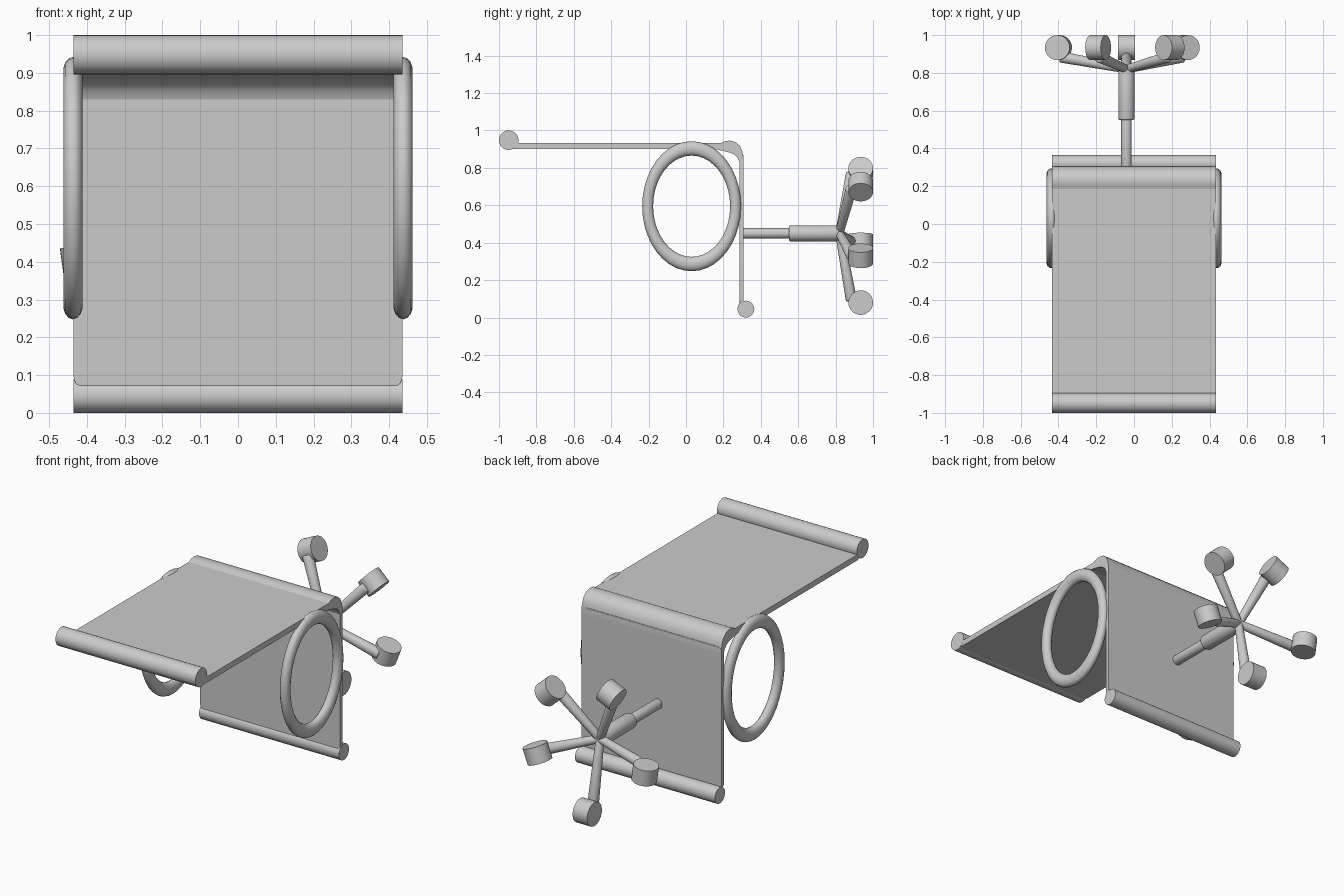
import bpy, bmesh, math
from mathutils import Vector

default = bpy.data.objects.get("Cube")
if default:
    bpy.data.objects.remove(default)

HALF_W = 0.435


def finish(bm, name, angle=35):
    bmesh.ops.recalc_face_normals(bm, faces=bm.faces)
    mesh = bpy.data.meshes.new(name)
    bm.to_mesh(mesh)
    bm.free()
    obj = bpy.data.objects.new(name, mesh)
    bpy.context.collection.objects.link(obj)
    bpy.ops.object.select_all(action='DESELECT')
    obj.select_set(True)
    bpy.context.view_layer.objects.active = obj
    bpy.ops.object.shade_smooth_by_angle(angle=math.radians(angle))
    return obj


def rod(name, start, end, r1, r2=None, bevel=0):
    """Cylinder or cone between two points, with optional rounded rims."""
    a, b = Vector(start), Vector(end)
    bm = bmesh.new()
    bmesh.ops.create_cone(bm, cap_ends=True, segments=32, radius1=r1,
                          radius2=r1 if r2 is None else r2, depth=(b - a).length)
    if bevel:
        rims = [e for e in bm.edges if abs(e.verts[0].co.z - e.verts[1].co.z) < 1e-5]
        bmesh.ops.bevel(bm, geom=rims, offset=bevel, segments=3, profile=0.5, affect='EDGES')
    obj = finish(bm, name)
    obj.rotation_mode = 'QUATERNION'
    obj.rotation_quaternion = (b - a).to_track_quat('Z', 'Y')
    obj.location = (a + b) / 2
    return obj


def panel(name, low, high, axis, radius):
    """Thin board whose four corners, seen along its thin axis, are rounded."""
    low, high = Vector(low), Vector(high)
    bm = bmesh.new()
    bmesh.ops.create_cube(bm, size=1)
    for v in bm.verts:
        v.co = Vector([(low[i] + high[i]) / 2 + v.co[i] * (high[i] - low[i]) for i in range(3)])
    corners = [e for e in bm.edges
               if abs((e.verts[0].co - e.verts[1].co).normalized()[axis]) > 0.9]
    bmesh.ops.bevel(bm, geom=corners, offset=radius, segments=5, profile=0.5, affect='EDGES')
    return finish(bm, name)


# Backrest and seat boards
panel("backrest_board", (-HALF_W, -0.93, 0.90), (HALF_W, 0.22, 0.932), 2, 0.025)
panel("seat_board", (-HALF_W, 0.285, 0.07), (HALF_W, 0.307, 0.87), 1, 0.025)

# Rolls on the free edges
rod("backrest_roll", (-HALF_W, -0.948, 0.948), (HALF_W, -0.948, 0.948), 0.052)
rod("seat_roll", (-HALF_W, 0.32, 0.045), (HALF_W, 0.32, 0.045), 0.045)

# Curved cushion joining seat and backrest
profile = [(0.15, 0.925), (0.18, 0.93), (0.205, 0.942), (0.235, 0.946), (0.265, 0.938),
           (0.288, 0.918), (0.30, 0.89), (0.307, 0.86), (0.307, 0.83), (0.285, 0.83),
           (0.277, 0.852), (0.26, 0.87), (0.235, 0.882), (0.19, 0.893), (0.15, 0.90)]
bm = bmesh.new()
face = bm.faces.new([bm.verts.new((-HALF_W, y, z)) for y, z in profile])
side = bmesh.ops.extrude_face_region(bm, geom=[face])
bmesh.ops.translate(bm, vec=(2 * HALF_W, 0, 0),
                    verts=[g for g in side["geom"] if isinstance(g, bmesh.types.BMVert)])
finish(bm, "corner_cushion")

# Oval ring armrests
for label, s in (("left", 1), ("right", -1)):
    bpy.ops.mesh.primitive_torus_add(major_segments=40, minor_segments=14,
                                     major_radius=1, minor_radius=0.124)
    ring = bpy.context.object
    ring.name = label + "_armrest"
    for v in ring.data.vertices:
        x, y, z = v.co
        v.co = (z * 0.21, x * 0.235, y * 0.309)
    ring.location = (s * 0.437, 0.03, 0.595)
    bpy.ops.object.shade_smooth_by_angle(angle=math.radians(50))

# Gas lift column
HUB = Vector((-0.04, 0.82, 0.45))
rod("lift_piston", (HUB.x, 0.30, HUB.z), (HUB.x, 0.60, HUB.z), 0.028, bevel=0.01)
rod("lift_sleeve", (HUB.x, 0.55, HUB.z), (HUB.x, 0.82, HUB.z), 0.043, bevel=0.01)

# Five legs with casters, each wheel turning across its leg
WHEEL_Y = 0.934
wheels = [(-0.04, 0.08), (-0.40, 0.40), (-0.19, 0.78), (0.19, 0.70), (0.27, 0.33)]
for i, (x, z) in enumerate(wheels, 1):
    centre = Vector((x, WHEEL_Y, z))
    out = Vector((x - HUB.x, 0, z - HUB.z)).normalized()
    axle = Vector((-out.z, 0, out.x)) * 0.045
    tip = Vector((x, 0.885, z)) - out * 0.01
    rod(f"leg_{i}", HUB, tip, 0.022, 0.03, bevel=0.008)
    rod(f"caster_{i}", centre - axle, centre + axle, 0.066)
